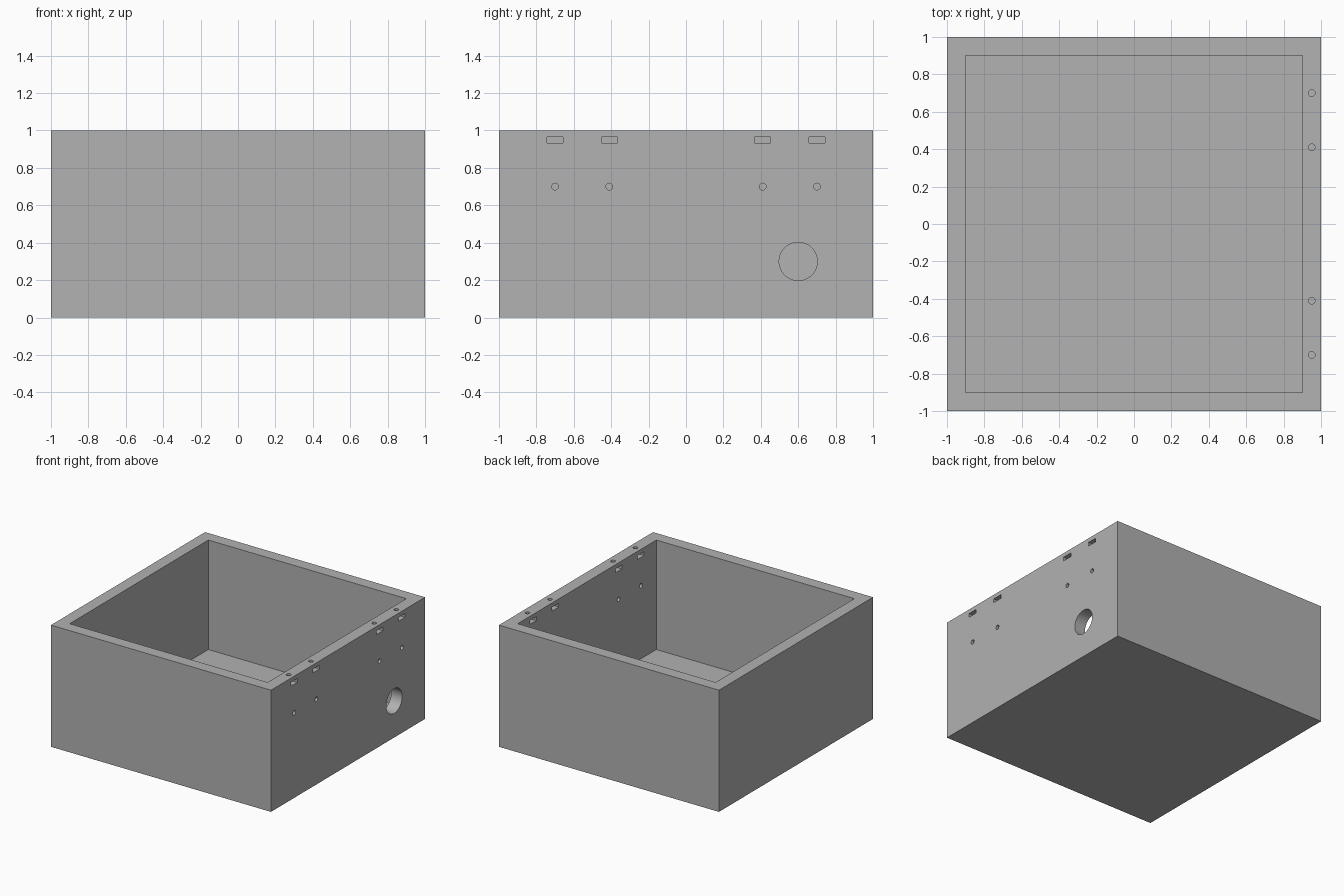
import bpy
import math

if "Cube" in bpy.data.objects:
    bpy.data.objects.remove(bpy.data.objects["Cube"], do_unlink=True)

GREY = (0.445, 0.445, 0.445, 1.0)
grey = bpy.data.materials.new("plain_grey")
grey.use_nodes = True
grey.diffuse_color = GREY
grey.node_tree.nodes["Principled BSDF"].inputs["Base Color"].default_value = GREY

WALL = 0.1
HEIGHT = 1.0
WALL_X = 1 - WALL / 2   # middle of the drilled wall


def block(name, size, centre):
    bpy.ops.mesh.primitive_cube_add(size=1, location=centre)
    ob = bpy.context.object
    ob.name = name
    ob.scale = size
    bpy.ops.object.transform_apply(location=False, rotation=False, scale=True)
    ob.data.materials.append(grey)
    return ob


def rod(name, radius, length, centre, along_x=True, sides=32):
    turn = (0, math.pi / 2, 0) if along_x else (0, 0, 0)
    bpy.ops.mesh.primitive_cylinder_add(vertices=sides, radius=radius, depth=length,
                                        location=centre, rotation=turn)
    ob = bpy.context.object
    ob.name = name
    ob.data.materials.append(grey)
    return ob


def cut(target, cutter):
    mod = target.modifiers.new(cutter.name, "BOOLEAN")
    mod.operation = "DIFFERENCE"
    mod.solver = "EXACT"
    mod.object = cutter
    bpy.context.view_layer.objects.active = target
    bpy.ops.object.modifier_apply(modifier=mod.name)
    bpy.data.objects.remove(cutter, do_unlink=True)


# Open box with thick walls and floor
box = block("open_box", (2, 2, HEIGHT), (0, 0, HEIGHT / 2))
cut(box, block("cavity", (2 - 2 * WALL, 2 - 2 * WALL, HEIGHT), (0, 0, WALL + HEIGHT / 2)))

# Large cable hole through the drilled wall
cut(box, rod("cable_hole", 0.102, 3 * WALL, (WALL_X, 0.6, 0.3), sides=64))

# Fastener sets: slot and small hole through the wall, screw hole from the rim to the slot
for side in (-1, 1):
    for offset in (0.41, 0.7):
        y = side * offset
        cut(box, block("nut_slot", (3 * WALL, 0.085, 0.032), (WALL_X, y, 0.949)))
        cut(box, rod("screw_hole", 0.018, 0.1, (WALL_X, y, 0.995), along_x=False))
        cut(box, rod("small_hole", 0.018, 3 * WALL, (WALL_X, y, 0.7)))

bpy.ops.object.select_all(action="DESELECT")
box.select_set(True)
bpy.context.view_layer.objects.active = box
bpy.ops.object.shade_smooth_by_angle(angle=math.radians(30))
